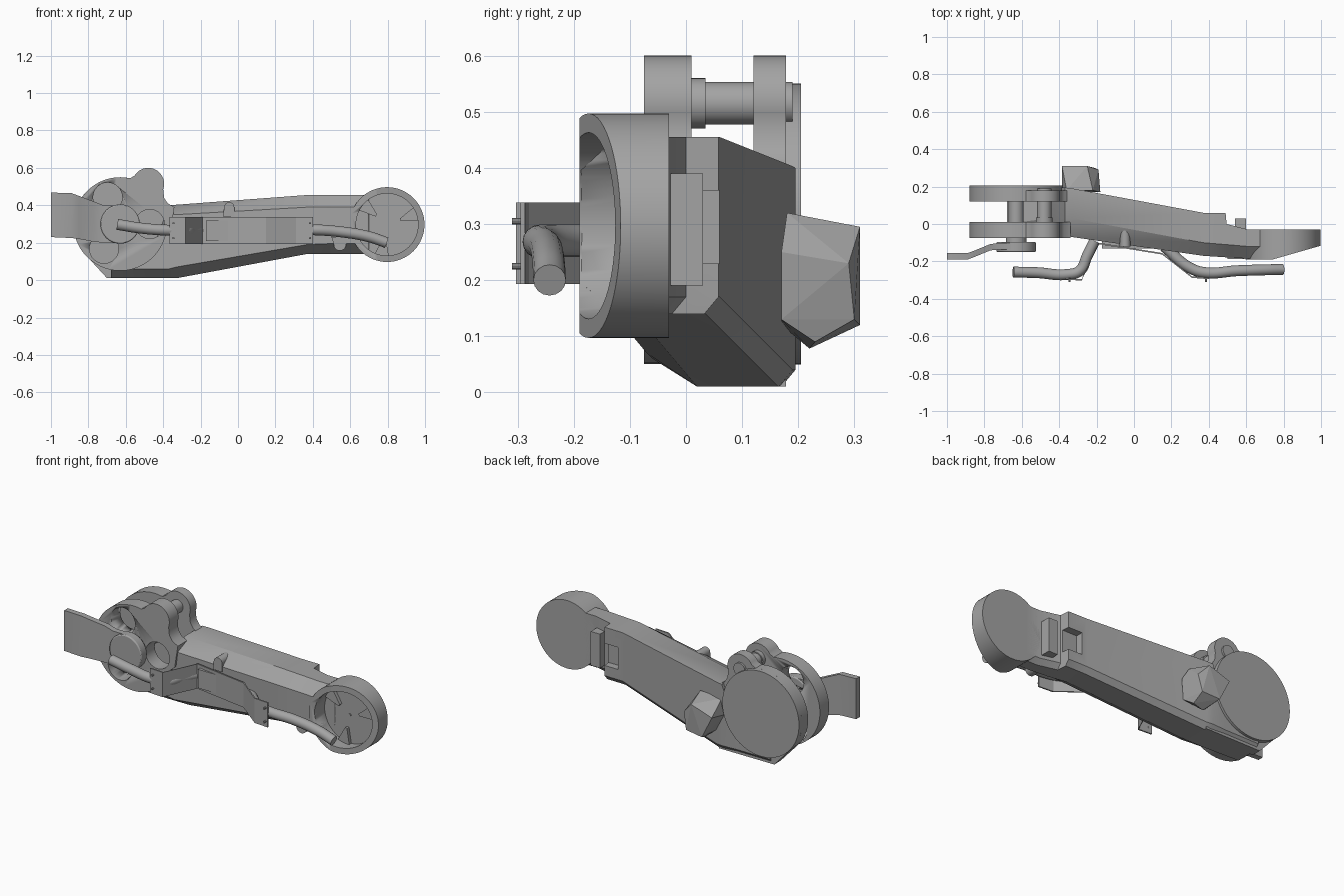
import bpy, bmesh
from math import cos, sin, radians
from mathutils import Vector

cube = bpy.data.objects.get("Cube")
if cube:
    bpy.data.objects.remove(cube, do_unlink=True)

grey = bpy.data.materials.new("plain grey")
grey.use_nodes = True
grey.diffuse_color = (0.37, 0.37, 0.37, 1)
grey.node_tree.nodes["Principled BSDF"].inputs["Base Color"].default_value = (0.37, 0.37, 0.37, 1)


def finish(name, bm, smooth=True, bevel=0):
    bmesh.ops.recalc_face_normals(bm, faces=bm.faces)
    mesh = bpy.data.meshes.new(name)
    bm.to_mesh(mesh)
    bm.free()
    mesh.materials.append(grey)
    obj = bpy.data.objects.new(name, mesh)
    bpy.context.collection.objects.link(obj)
    if bevel:
        mod = obj.modifiers.new("soft edges", "BEVEL")
        mod.width, mod.segments, mod.limit_method = bevel, 2, "ANGLE"
        mod.angle_limit = radians(40)
    if smooth:
        bpy.ops.object.select_all(action="DESELECT")
        obj.select_set(True)
        bpy.context.view_layer.objects.active = obj
        bpy.ops.object.shade_smooth_by_angle(angle=radians(30))
    return obj


def loft(name, rings, **kw):
    """Skin closed sections of equal length and cap both ends."""
    bm = bmesh.new()
    loops = [[bm.verts.new(p) for p in ring] for ring in rings]
    n = len(loops[0])
    for a, b in zip(loops, loops[1:]):
        for i in range(n):
            bm.faces.new((a[i], a[(i + 1) % n], b[(i + 1) % n], b[i]))
    bm.faces.new(loops[0])
    bm.faces.new(loops[-1])
    return finish(name, bm, **kw)


def slab(name, pts, y0, y1, **kw):
    """Outline in x, z pushed through y."""
    return loft(name, [[(x, y, z) for x, z in pts] for y in (y0, y1)], **kw)


def column(name, pts, z0, z1, **kw):
    """Outline in x, y pushed through z."""
    return loft(name, [[(x, y, z) for x, y in pts] for z in (z0, z1)], **kw)


def arc(c, r, a0, a1, n):
    angles = [radians(a0 + (a1 - a0) * i / n) for i in range(n + 1)]
    return [(c[0] + r * cos(a), c[1] + r * sin(a)) for a in angles]


def disc(name, c, r, y0, y1, n=48, **kw):
    return slab(name, arc(c, r, 0, 360, n)[:-1], y0, y1, **kw)


def box(name, x, y, z, **kw):
    return slab(name, [(x[0], z[0]), (x[1], z[0]), (x[1], z[1]), (x[0], z[1])], *y, **kw)


def cut(obj, cutter):
    mod = obj.modifiers.new("cut", "BOOLEAN")
    mod.operation, mod.solver, mod.object = "DIFFERENCE", "EXACT", cutter
    cutter.hide_render = True
    cutter.hide_viewport = True
    cutter.hide_set(True)


def tube(name, path, r):
    curve = bpy.data.curves.new(name, "CURVE")
    curve.dimensions = "3D"
    curve.bevel_depth, curve.bevel_resolution, curve.use_fill_caps = r, 6, True
    spline = curve.splines.new("BEZIER")
    spline.bezier_points.add(len(path) - 1)
    for p, co in zip(spline.bezier_points, path):
        p.co = co
        p.handle_left_type = p.handle_right_type = "AUTO"
    curve.materials.append(grey)
    bpy.context.collection.objects.link(bpy.data.objects.new(name, curve))


HUB, EAR, TIP = (-0.63, 0.30), (-0.48, 0.515), (0.797, 0.297)

# Main arm: x, front y, low z, high z, top edge y, top z, back y, bottom z, bottom edge y
stations = [
    (-0.68, -0.03, 0.06, 0.08, 0.00, 0.10, 0.19, 0.01, 0.03),
    (-0.46, -0.04, 0.06, 0.12, 0.03, 0.16, 0.19, 0.01, 0.02),
    (-0.37, -0.06, 0.06, 0.35, 0.03, 0.40, 0.195, 0.01, 0.02),
    (-0.33, -0.07, 0.07, 0.35, 0.03, 0.403, 0.19, 0.01, 0.02),
    (0.37, -0.17, 0.19, 0.39, -0.10, 0.455, 0.06, 0.14, -0.09),
    (0.49, -0.178, 0.195, 0.39, -0.11, 0.455, 0.058, 0.14, -0.11),
    (0.495, -0.178, 0.195, 0.39, -0.11, 0.455, 0.0, 0.14, -0.11),
    (0.61, -0.185, 0.195, 0.39, -0.12, 0.455, -0.03, 0.14, -0.12),
    (0.70, -0.188, 0.195, 0.40, -0.12, 0.455, -0.03, 0.14, -0.12),
]
arm = loft("main_arm", [
    [(x, f, lo), (x, f, hi), (x, t, top), (x, b, top), (x, b, bot + 0.03), (x, b - 0.025, bot), (x, g, bot)]
    for x, f, lo, hi, t, top, b, bot, g in stations])

# Small end: open dish with a slanted rim
dish = disc("end_dish", TIP, 0.2, -0.19, -0.03, 64)
recess = disc("recess_cutter", TIP, 0.166, -0.4, -0.095, 64)
slant = column("slant_cutter", [(0.74, -0.19), (1.04, -0.104), (1.04, -0.4), (0.74, -0.4)], 0, 0.6, smooth=False)
cut(dish, slant)
cut(dish, recess)
cut(arm, recess)
notch = box("notch_cutter", (0.40, 0.52), (0.015, 0.2), (0.23, 0.36), smooth=False)
cut(arm, notch)
for a in (140, 20, 260):
    outline = arc(TIP, 0.168, a - 13, a + 13, 6) + arc(TIP, 0.075, a + 5, a - 5, 2)
    slab("dish_rib", outline, -0.115, -0.09)
disc("dish_centre", TIP, 0.008, -0.1, -0.09, 12)
box("back_rib", (0.54, 0.60), (-0.06, 0.03), (0.19, 0.39), smooth=False)

# Fork plates at the large end, each with an ear
ear_arc = arc(EAR, 0.085, -20, 150, 20)
shoulder = [(-0.34, 0.39), (-0.375, 0.41), (-0.395, 0.44)]
front_plate = slab("front_fork_plate", shoulder + ear_arc + arc(HUB, 0.25, 78, 345, 48) + [(-0.36, 0.26)],
                   -0.075, 0.01)
for a in (115, 237, 0):
    r = radians(a)
    hole = disc("plate_hole_cutter", (HUB[0] + 0.158 * cos(r), HUB[1] + 0.158 * sin(r)), 0.078, -0.2, 0.1, 32)
    cut(front_plate, hole)
slab("rear_fork_plate", shoulder + ear_arc + arc(HUB, 0.25, 78, 215, 30) + [(-0.70, 0.01), (-0.34, 0.01)],
     0.12, 0.178)
disc("rear_cover", HUB, 0.25, 0.17, 0.205, 64)
disc("fork_pin", HUB, 0.04, 0, 0.13, 32)

# Ear pin, collar and bolted cap
disc("ear_pin", EAR, 0.038, 0, 0.19, 32)
disc("ear_collar", EAR, 0.045, 0.0, 0.035, 32)
disc("bolt_cap", EAR, 0.078, -0.082 + 0.03, -0.03, 40)
for x, z in arc(EAR, 0.064, 0, 330, 11):
    disc("cap_bolt", (x, z), 0.011, -0.07, -0.045, 10)
for s in (-1, 1):
    disc("cap_pin", (EAR[0], EAR[1] + s * 0.02), 0.006, -0.058, -0.045, 10)

# Stepped mounting panel and its hub
disc("hub_neck", HUB, 0.055, -0.10, -0.05, 32)
disc("hub_flange", HUB, 0.105, -0.15, -0.095, 48, bevel=0.006)
panel = [(-1.0, -0.19, 0.23, 0.468), (-0.89, -0.19, 0.225, 0.465), (-0.85, -0.175, 0.22, 0.45),
         (-0.77, -0.142, 0.205, 0.42), (-0.72, -0.135, 0.20, 0.40), (-0.62, -0.135, 0.197, 0.40)]
loft("mounting_panel", [[(x, y, lo), (x, y, hi), (x, y + 0.034, hi), (x, y + 0.034, lo)]
                        for x, y, lo, hi in panel])

# Hoses
tube("left_hose", [(-0.645, -0.257, 0.298), (-0.52, -0.26, 0.278), (-0.36, -0.27, 0.266),
                   (-0.29, -0.25, 0.265), (-0.25, -0.17, 0.265), (-0.21, -0.09, 0.265)], 0.029)
tube("right_hose", [(0.795, -0.243, 0.20), (0.70, -0.245, 0.232), (0.55, -0.25, 0.258), (0.38, -0.26, 0.27),
                    (0.30, -0.235, 0.27), (0.16, -0.12, 0.27)], 0.029)

# Bent sheet guard in front of the hoses
fold = [(-0.365, -0.297), (-0.28, -0.303), (-0.19, -0.108), (0.15, -0.163), (0.31, -0.288), (0.40, -0.295)]
guard = fold + [(x, y + 0.008) for x, y in reversed(fold)]
column("hose_guard", guard, 0.193, 0.338, smooth=False)
for x in (-0.345, 0.385):
    for z in (0.225, 0.305):
        disc("guard_screw", (x, z), 0.006, -0.31, -0.29, 10)
box("guard_mount", (-0.17, 0.13), (-0.13, -0.08), (0.21, 0.32), smooth=False)

# Small lugs on the arm
slab("top_lug", [(-0.08, 0.34), (-0.02, 0.34)] + arc((-0.047, 0.39), 0.027, 0, 180, 12), -0.12, -0.03)
slab("bottom_lug", arc((0.545, 0.19), 0.033, 180, 360, 12) + [(0.59, 0.23), (0.50, 0.23)], -0.188, -0.14)

# Faceted housing on the back
bm = bmesh.new()
for p in [(-0.385, 0.17, 0.22), (-0.33, 0.17, 0.12), (-0.19, 0.17, 0.13), (-0.18, 0.17, 0.25),
          (-0.22, 0.18, 0.32), (-0.36, 0.18, 0.31), (-0.28, 0.22, 0.078), (-0.21, 0.23, 0.09),
          (-0.385, 0.31, 0.25), (-0.32, 0.31, 0.12), (-0.21, 0.30, 0.13), (-0.19, 0.29, 0.23),
          (-0.25, 0.31, 0.295)]:
    bm.verts.new(Vector(p))
bmesh.ops.convex_hull(bm, input=bm.verts)
finish("rear_housing", bm, smooth=False)
